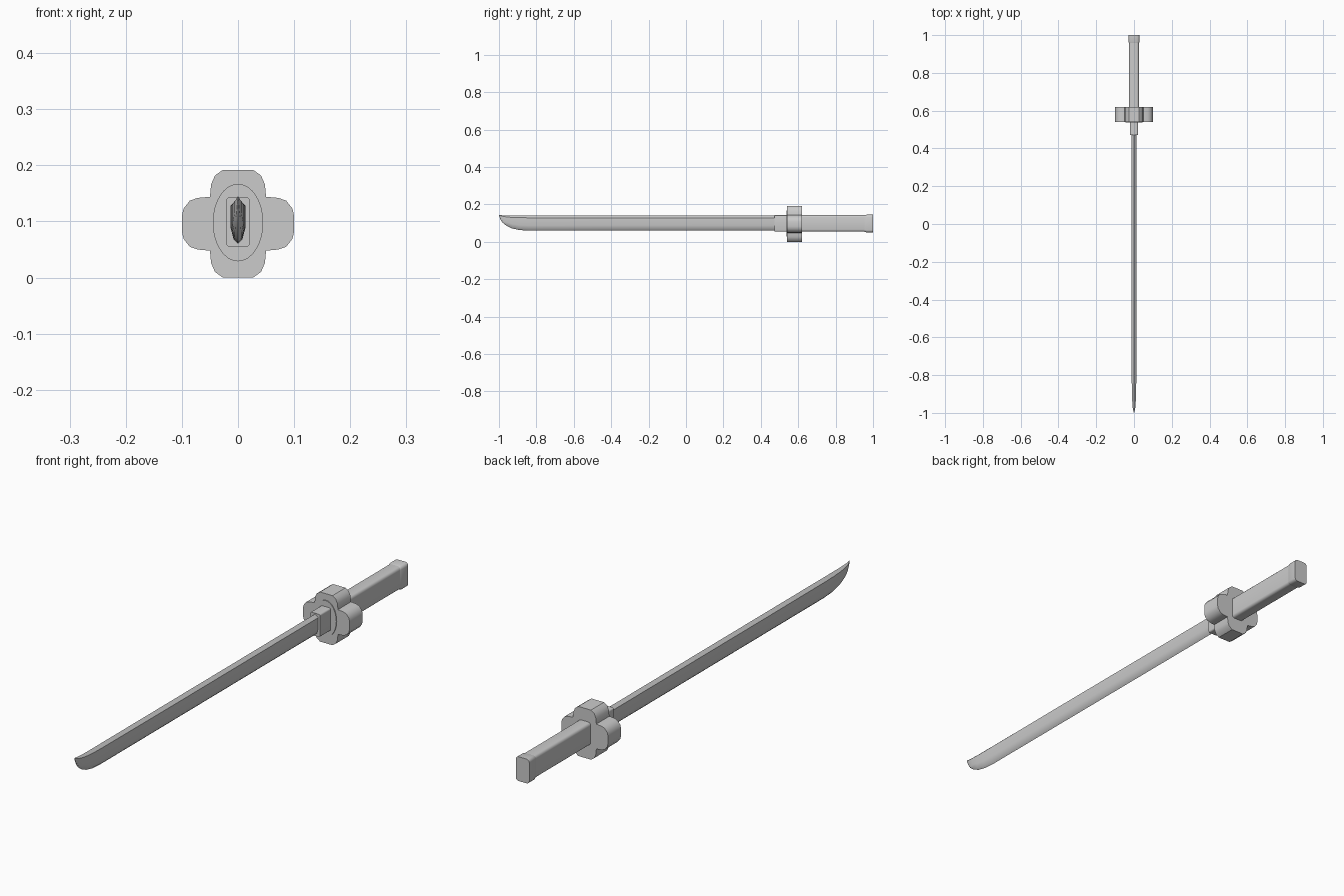
import bpy, bmesh, math

if "Cube" in bpy.data.objects:
    bpy.data.objects.remove(bpy.data.objects["Cube"])

ZC = 0.098  # height of the sword's long axis


def loft(name, rings, smooth=None):
    """Skin a list of equal-length closed rings and cap both ends."""
    bm = bmesh.new()
    vs = [[bm.verts.new(p) for p in ring] for ring in rings]
    n = len(rings[0])
    for a, b in zip(vs, vs[1:]):
        for i in range(n):
            j = (i + 1) % n
            bm.faces.new((a[i], a[j], b[j], b[i]))
    bm.faces.new(vs[0])
    bm.faces.new(vs[-1])
    bmesh.ops.recalc_face_normals(bm, faces=bm.faces)
    me = bpy.data.meshes.new(name)
    bm.to_mesh(me)
    bm.free()
    ob = bpy.data.objects.new(name, me)
    bpy.context.collection.objects.link(ob)
    if smooth:
        bpy.context.view_layer.objects.active = ob
        ob.select_set(True)
        bpy.ops.object.shade_smooth_by_angle(angle=math.radians(smooth))
        ob.select_set(False)
    return ob


def rounded_rect(y, hx, hz, r, zc=ZC, seg=3):
    ring = []
    for k, (sx, sz) in enumerate([(1, 1), (-1, 1), (-1, -1), (1, -1)]):
        for s in range(seg + 1):
            a = math.pi / 2 * (k + s / seg)
            ring.append((sx * (hx - r) + r * math.cos(a), y,
                         zc + sz * (hz - r) + r * math.sin(a)))
    return ring


def ellipse(y, rx, rz, n=32):
    return [(rx * math.cos(2 * math.pi * i / n), y,
             ZC + rz * math.sin(2 * math.pi * i / n)) for i in range(n)]


# Blade: wedge section with a low ridge spine; (y, spine z, edge z, half width)
stations = [(0.50, 0.14, 0.06, 0.013), (-0.45, 0.14, 0.06, 0.013),
            (-0.84, 0.14, 0.06, 0.012), (-0.89, 0.14, 0.063, 0.011),
            (-0.93, 0.14, 0.072, 0.010), (-0.96, 0.141, 0.086, 0.008),
            (-0.98, 0.142, 0.102, 0.006), (-0.992, 0.143, 0.12, 0.003),
            (-1.0, 0.145, 0.139, 0.001)]
section = [(0, 1), (1, 0.86), (1, 0.35), (0.6, 0.1), (0, 0),
           (-0.6, 0.1), (-1, 0.35), (-1, 0.86)]
loft("blade", [[(u * w, y, lo + v * (hi - lo)) for u, v in section]
               for y, hi, lo, w in stations], 30)

# Blade collar
loft("blade_collar", [rounded_rect(y, 0.021, 0.044, 0.006, 0.099)
                      for y in (0.472, 0.55)], 35)

# Guard: four lobes from one mirrored quarter outline
quarter = [(0.1, 0.014), (0.097, 0.027), (0.086, 0.041), (0.072, 0.046),
           (0.050, 0.048), (0.048, 0.070), (0.041, 0.086), (0.027, 0.096)]
outline = (quarter + [(-x, z) for x, z in reversed(quarter)]
           + [(-x, -z) for x, z in quarter]
           + [(x, -z) for x, z in reversed(quarter)])
loft("guard", [[(x, y, 0.096 + z) for x, z in outline]
               for y in (0.54, 0.62)], 35)

# Oval washer on the front of the guard
loft("guard_washer", [ellipse(0.537, 0.045, 0.069), ellipse(0.56, 0.045, 0.069)], 35)

# Handle and its slightly larger end cap
loft("handle", [rounded_rect(y, 0.026, 0.044, 0.011, 0.099)
                for y in (0.60, 0.965)], 35)
loft("handle_cap", [rounded_rect(0.955, 0.026, 0.044, 0.011),
                    rounded_rect(0.965, 0.029, 0.047, 0.012),
                    rounded_rect(1.0, 0.029, 0.047, 0.012)], 35)
